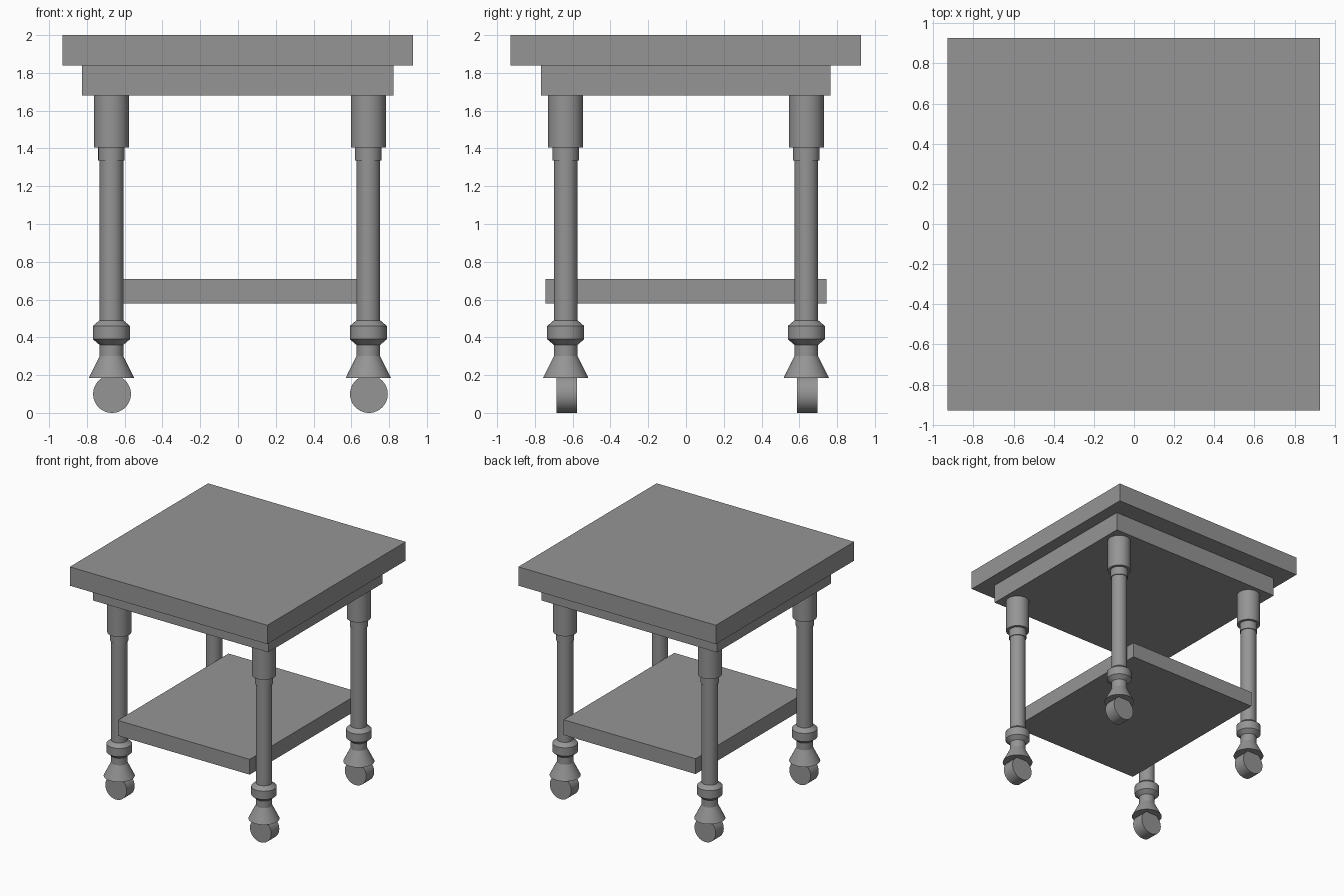
import bpy, bmesh, math
from mathutils import Matrix

old = bpy.data.objects.get("Cube")
if old:
    bpy.data.objects.remove(old, do_unlink=True)

grey = bpy.data.materials.new("plain grey")
grey.use_nodes = True
COLOUR = (0.3, 0.3, 0.3, 1)
grey.diffuse_color = COLOUR
grey.node_tree.nodes["Principled BSDF"].inputs["Base Color"].default_value = COLOUR


def finish(bm, name, smooth=False):
    bmesh.ops.recalc_face_normals(bm, faces=bm.faces)
    mesh = bpy.data.meshes.new(name)
    bm.to_mesh(mesh)
    bm.free()
    mesh.materials.append(grey)
    obj = bpy.data.objects.new(name, mesh)
    bpy.context.collection.objects.link(obj)
    if smooth:
        bpy.ops.object.select_all(action='DESELECT')
        obj.select_set(True)
        bpy.context.view_layer.objects.active = obj
        bpy.ops.object.shade_smooth_by_angle(angle=math.radians(25))
    return obj


def slab(name, x0, x1, y0, y1, z0, z1):
    bm = bmesh.new()
    centre = Matrix.Translation(((x0 + x1) / 2, (y0 + y1) / 2, (z0 + z1) / 2))
    size = Matrix.Diagonal((x1 - x0, y1 - y0, z1 - z0, 1))
    bmesh.ops.create_cube(bm, size=1, matrix=centre @ size)
    return finish(bm, name)


def turned(name, profile, x, y, segments=48):
    """Lathe a closed (radius, height) profile about a vertical axis."""
    bm = bmesh.new()
    verts = [bm.verts.new((r, 0, z)) for r, z in profile]
    edges = [bm.edges.new(pair) for pair in zip(verts, verts[1:])]
    bmesh.ops.spin(bm, geom=verts + edges, cent=(0, 0, 0), axis=(0, 0, 1),
                   angle=math.tau, steps=segments)
    bmesh.ops.remove_doubles(bm, verts=bm.verts, dist=0.0001)
    bmesh.ops.translate(bm, verts=bm.verts, vec=(x, y, 0))
    return finish(bm, name, smooth=True)


def wheel(name, x, y, z, radius, width):
    bm = bmesh.new()
    place = Matrix.Translation((x, y, z)) @ Matrix.Rotation(math.pi / 2, 4, 'X')
    bmesh.ops.create_cone(bm, cap_ends=True, segments=48, radius1=radius,
                          radius2=radius, depth=width, matrix=place)
    return finish(bm, name, smooth=True)


# Table top, apron and lower shelf
slab("table_top", -0.93, 0.927, -0.93, 0.927, 1.84, 2.0)
slab("apron", -0.827, 0.822, -0.767, 0.765, 1.68, 1.84)
slab("shelf", -0.61, 0.63, -0.743, 0.743, 0.58, 0.71)

# Turned leg: flared foot, bevelled ring, shaft, collar and upper block
LEG = [(0, 0.185), (0.12, 0.185), (0.063, 0.30), (0.063, 0.36),
       (0.098, 0.39), (0.098, 0.46), (0.063, 0.49), (0.063, 1.335),
       (0.07, 1.335), (0.07, 1.405), (0.093, 1.405), (0.093, 1.68), (0, 1.68)]

for side, x in (("right", -0.67), ("left", 0.69)):
    for end, y in (("front", -0.637), ("back", 0.637)):
        turned(f"{end}_{side}_leg", LEG, x, y)
        wheel(f"{end}_{side}_wheel", x + 0.003, y + 0.005, 0.1, 0.1, 0.108)
